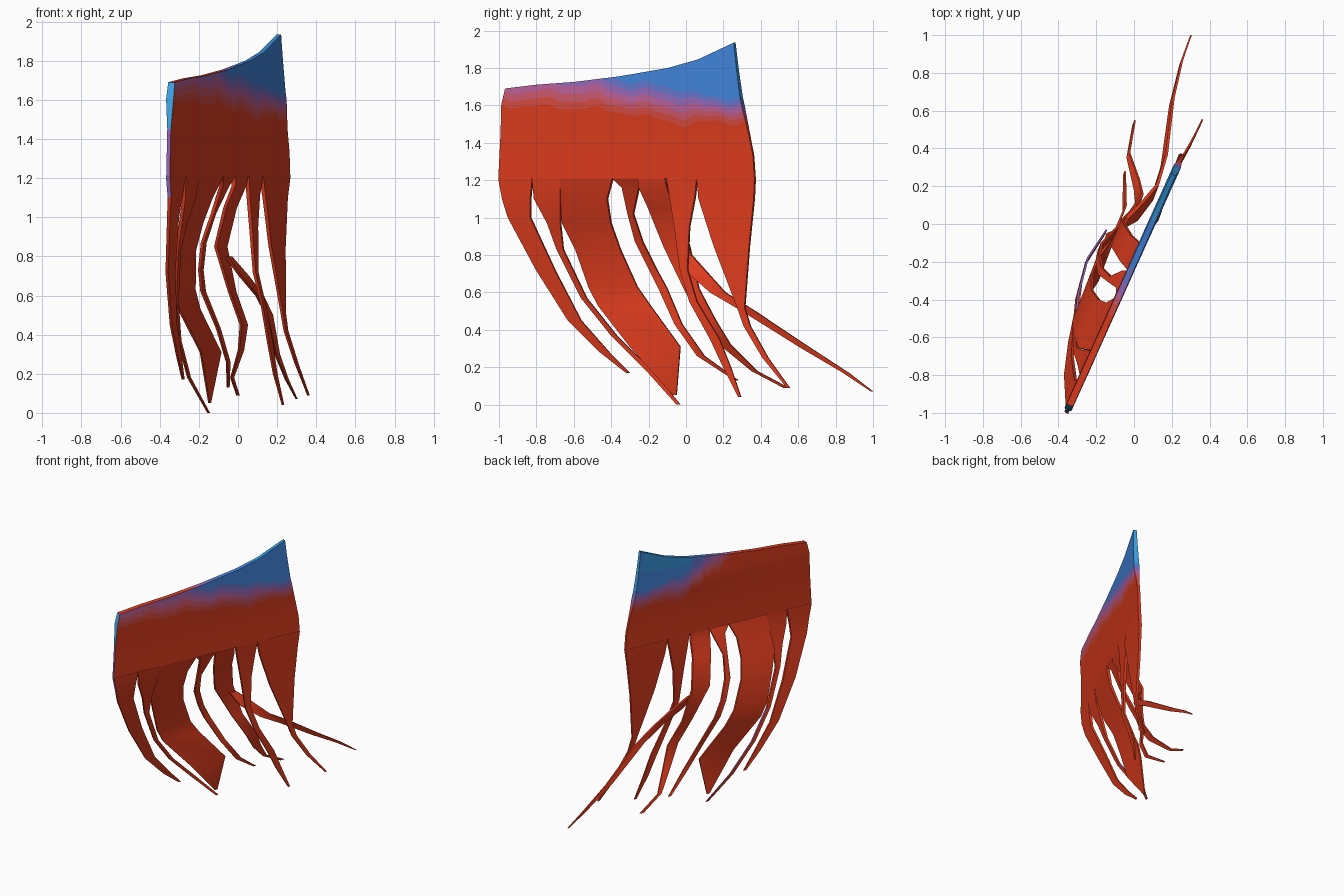
import bpy, bmesh, math
from mathutils import Vector

if "Cube" in bpy.data.objects:
    bpy.data.objects.remove(bpy.data.objects["Cube"])

NORMAL = Vector((0.91, -0.41, 0))      # facing direction of the cloth
SLOPE, SHIFT = 0.45, 0.092             # cloth plane: x = SLOPE * y + SHIFT


def material(name, rgb):
    m = bpy.data.materials.new(name)
    m.diffuse_color = (*[(c / 255) ** 2.2 for c in rgb], 1)
    m.use_nodes = True
    m.node_tree.nodes["Principled BSDF"].inputs["Base Color"].default_value = m.diffuse_color
    return m


# Colours run from red through purple to blue
COLOURS = [material(n, c) for n, c in (
    ("red", (220, 62, 35)), ("warm red", (212, 76, 66)),
    ("rose", (202, 88, 108)), ("mauve", (184, 97, 152)),
    ("violet", (145, 104, 182)), ("blue violet", (100, 116, 198)),
    ("blue", (66, 130, 216)), ("sky blue", (66, 165, 232)),
    ("teal", (56, 146, 212)))]
RED, VIOLET, BLUE, SKY, TEAL = 0, 4, 6, 7, 8


def interp(points, v, col=1):
    """Piecewise linear lookup in a short table."""
    if v <= points[0][0]:
        return points[0][col]
    for a, b in zip(points, points[1:]):
        if v <= b[0]:
            return a[col] + (b[col] - a[col]) * (v - a[0]) / (b[0] - a[0])
    return points[-1][col]


def finish(name, bm):
    bmesh.ops.remove_doubles(bm, verts=bm.verts, dist=0.0004)
    bmesh.ops.recalc_face_normals(bm, faces=bm.faces)
    me = bpy.data.meshes.new(name)
    bm.to_mesh(me)
    bm.free()
    for m in COLOURS:
        me.materials.append(m)
    me.shade_smooth()
    me.set_sharp_from_angle(angle=math.radians(40))
    ob = bpy.data.objects.new(name, me)
    bpy.context.collection.objects.link(ob)
    return ob


# Outline of the upper cloth
TOP = [(-0.96, 1.69), (-0.8, 1.71), (-0.6, 1.725), (-0.36, 1.755),
       (-0.1, 1.80), (0.06, 1.845), (0.26, 1.935)]
LEFT = [(1.2, -1.0), (1.6, -0.98), (1.69, -0.96)]
RIGHT = [(1.2, 0.37), (1.35, 0.36), (1.67, 0.29), (1.93, 0.26)]
THICK = [(1.2, 0.02), (1.45, 0.02), (1.6, 0.042), (1.7, 0.036), (1.93, 0.025)]
# y, height where red ends, height where blue begins
FADE = [(-1, 1.60, 1.78), (-0.7, 1.59, 1.80), (-0.5, 1.58, 1.79),
        (-0.33, 1.56, 1.73), (-0.05, 1.50, 1.69), (0.1, 1.51, 1.64),
        (0.3, 1.51, 1.64)]


def fade(y):
    w = 0.012 * math.sin(23 * y) + 0.006 * math.sin(51 * y + 1)
    return interp(FADE, y) + w, interp(FADE, y, 2) + w


def band(f):
    return max(0, min(BLUE, math.floor(f * 5 + 1)))


def build_cloth():
    bm = bmesh.new()
    n = 44
    grids = ([], [])
    heights = []
    for i in range(n + 1):
        u = i / n
        yt = -0.96 + 1.22 * u
        top = interp(TOP, yt)
        lo, hi = fade(yt)
        zs = [1.21, 1.33, 1.45] + [lo + (hi - lo) * k / 5 for k in range(6)]
        zs += [hi + max(0, top - hi) * 0.5, top]
        zs = [min(z, top) for z in zs]
        heights.append((zs, lo, hi))
        cols = ([], [])
        for z in zs:
            a, b = interp(LEFT, z), interp(RIGHT, z)
            y = a + (b - a) * u
            p = Vector((SLOPE * y + SHIFT, y, z))
            for side, s in ((0, 0.5), (1, -0.5)):
                cols[side].append(bm.verts.new(p + NORMAL * interp(THICK, z) * s))
        grids[0].append(cols[0])
        grids[1].append(cols[1])
    rows = len(heights[0][0])

    def face(vs, mat):
        bm.faces.new(vs).material_index = mat

    # Front and back skins, coloured by height through the fade
    for side, g in enumerate(grids):
        for i in range(n):
            yc = g[i][0].co.y
            for j in range(rows - 1):
                zs, lo, hi = heights[i]
                if zs[j + 1] - zs[j] < 0.0005:
                    zs, lo, hi = heights[i + 1]
                f = ((zs[j] + zs[j + 1]) / 2 - lo) / (hi - lo)
                mat = band(f)
                if side == 1:
                    mat = band(min(f, 1.1) - max(0, -0.05 - yc) * 2.6)
                    if j == rows - 2 and -0.08 < yc < 0.34:
                        mat = TEAL
                face([g[i][j], g[i + 1][j], g[i + 1][j + 1], g[i][j + 1]], mat)
    # Top and bottom rims
    f, b = grids
    for i in range(n):
        zs, lo, hi = heights[i]
        y = f[i][-1].co.y
        v = min(1.1, (zs[-1] - lo) / (hi - lo)) - max(0, -0.2 - y) * 2.4
        mat = TEAL if y > 0 else band(v)
        face([f[i][-1], f[i + 1][-1], b[i + 1][-1], b[i][-1]], mat)
        face([f[i][0], f[i + 1][0], b[i + 1][0], b[i][0]], RED)
    # End rims
    for j in range(rows - 1):
        for i, mat in ((0, SKY if j >= 2 else VIOLET),
                       (n, SKY if j >= rows - 3 else band((j - 1.5) / 5))):
            face([f[i][j], f[i][j + 1], b[i][j + 1], b[i][j]], mat)
    finish("upper_cloth", bm)


def strand(name, rows, t0=0.022, t1=0.008, violet=None):
    """Torn strip; each row is height, left y, right y, middle x.
    violet = (side, low, high) tints one narrow edge between two heights."""
    bm = bmesh.new()
    rings = []
    for k, (z, yl, yr, xc) in enumerate(rows):
        t = t0 + (t1 - t0) * k / (len(rows) - 1)
        h = (0.38 if k else SLOPE) * (yr - yl) / 2
        l, r, o = Vector((xc - h, yl, z)), Vector((xc + h, yr, z)), NORMAL * t / 2
        rings.append([bm.verts.new(p) for p in (l + o, r + o, r - o, l - o)])
    for a, b in zip(rings, rings[1:]):
        for k in range(4):
            fc = bm.faces.new([a[k], a[(k + 1) % 4], b[(k + 1) % 4], b[k]])
            if violet and k == violet[0] and violet[1] < a[0].co.z < violet[2]:
                fc.material_index = VIOLET
    bm.faces.new(rings[0])
    bm.faces.new(rings[-1])
    finish(name, bm)


build_cloth()

# Torn strips hanging below, sweeping back
strand("outer_left_strip", [
    (1.21, -1, -.82, -.318), (1.1, -.98, -.83, -.322), (1.0, -.95, -.83, -.332),
    (.72, -.8, -.70, -.345), (.45, -.63, -.56, -.33), (.28, -.46, -.41, -.30),
    (.17, -.32, -.30, -.28)], violet=(3, 1.15, 1.3))
strand("thin_left_strip", [
    (1.21, -.82, -.67, -.243), (1.1, -.81, -.67, -.25), (.97, -.74, -.67, -.28),
    (.83, -.69, -.655, -.305), (.57, -.56, -.53, -.315), (.37, -.4, -.37, -.30),
    (.18, -.21, -.18, -.25), (0, -.05, -.03, -.15)], violet=(1, 0, .6))
strand("wide_strip", [
    (1.21, -.67, -.39, -.147), (1.1, -.67, -.42, -.185), (.97, -.66, -.4, -.235),
    (.83, -.59, -.35, -.267), (.63, -.52, -.26, -.272), (.53, -.47, -.19, -.25),
    (.31, -.3, -.03, -.14), (.05, -.07, -.05, -.145)])
strand("thin_middle_strip", [
    (1.21, -.39, -.25, -.052), (1.16, -.34, -.25, -.07), (1.02, -.31, -.28, -.125),
    (.87, -.27, -.23, -.175), (.73, -.2, -.16, -.19), (.62, -.145, -.1, -.178),
    (.43, -.06, -.02, -.1), (.26, .06, .1, -.05), (.13, .26, .28, -.05)])
strand("curling_middle_strip", [
    (1.21, -.25, -.11, .011), (1.16, -.25, -.1, .005), (1.05, -.2, -.06, -.04),
    (.85, -.12, .02, -.088), (.62, -.01, .07, -.03), (.45, .08, .16, .03),
    (.32, .18, .24, .015), (.18, .35, .38, -.03), (.09, .52, .55, 0)])
strand("trailing_strip", [
    (.8, -.02, .03, -.05), (.7, .02, .12, .03), (.6, .13, .21, .11),
    (.5, .3, .37, .16), (.3, .62, .67, .2), (.17, .84, .87, .25),
    (.07, .99, 1.0, .3)], 0.02)
strand("inner_right_strip", [
    (1.21, -.1, .06, .083), (1.11, -.085, .05, .078), (.95, -.06, .02, .08),
    (.72, -.03, .01, .09), (.55, .02, .06, .13), (.35, .13, .18, .165),
    (.2, .2, .24, .19), (.04, .28, .295, .23)])
strand("outer_right_strip", [
    (1.21, .06, .37, .189), (1.1, .07, .365, .19), (.85, .15, .34, .2),
    (.52, .275, .315, .23), (.42, .31, .345, .245), (.25, .41, .44, .3),
    (.09, .54, .555, .36)])
